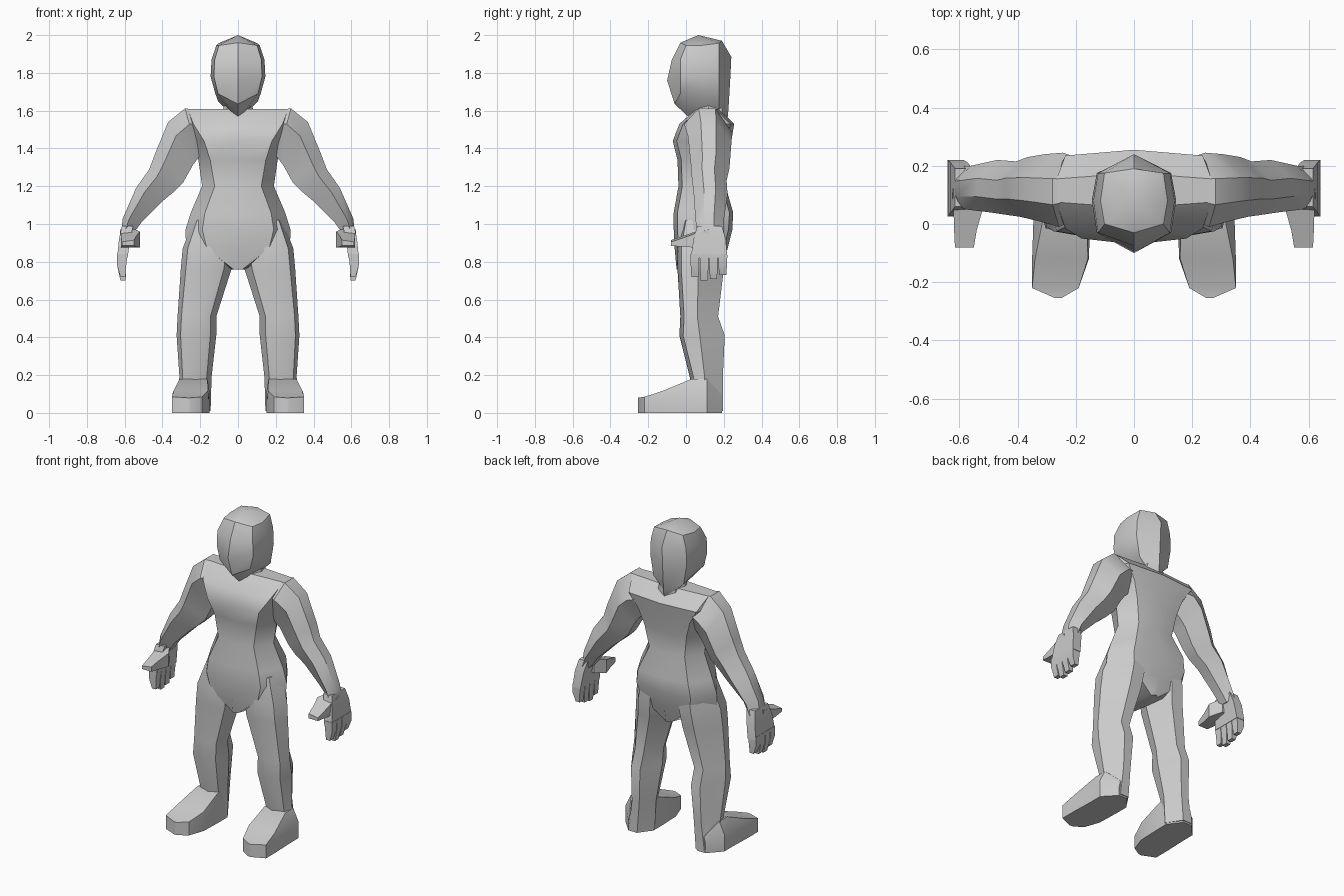
import bpy, bmesh, math
from mathutils import Vector

cube = bpy.data.objects.get("Cube")
if cube:
    bpy.data.objects.remove(cube, do_unlink=True)

grey = bpy.data.materials.new("plain grey")
grey.use_nodes = True
grey.diffuse_color = (0.6, 0.6, 0.6, 1)
grey.node_tree.nodes["Principled BSDF"].inputs["Base Color"].default_value = grey.diffuse_color


def loft(name, rings, side=1, tip=None):
    """Skin a list of equal-length rings, mirrored to one side, with an optional end point."""
    bm = bmesh.new()
    rows = [[bm.verts.new((x * side, y, z)) for x, y, z in ring] for ring in rings]
    count = len(rows[0])
    for low, high in zip(rows, rows[1:]):
        for i in range(count):
            j = (i + 1) % count
            bm.faces.new((low[i], low[j], high[j], high[i]))
    bm.faces.new(rows[0])
    if tip:
        point = bm.verts.new(tip)
        for i in range(count):
            bm.faces.new((rows[-1][i], rows[-1][(i + 1) % count], point))
    else:
        bm.faces.new(rows[-1])
    bmesh.ops.recalc_face_normals(bm, faces=bm.faces)
    mesh = bpy.data.meshes.new(name)
    bm.to_mesh(mesh)
    bm.free()
    mesh.materials.append(grey)
    obj = bpy.data.objects.new(name, mesh)
    bpy.context.collection.objects.link(obj)
    bpy.ops.object.select_all(action='DESELECT')
    obj.select_set(True)
    bpy.context.view_layer.objects.active = obj
    bpy.ops.object.shade_smooth_by_angle(angle=math.radians(35))
    return obj


def body_ring(half, heights, front, back, corner, corner_front, middle, corner_back):
    """Eight-sided ring, symmetric across the body; heights are front, side and back."""
    low, mid, rear = heights
    right = [(corner * half, corner_front, mid), (half, middle, mid),
             (corner * half, corner_back, (mid + rear) / 2)]
    left = [(-x, y, z) for x, y, z in reversed(right)]
    return [(0, front, low)] + right + [(0, back, rear)] + left


# Head: half width, front / side / back heights, front and back depth
head = [body_ring(w, h, f, b, 0.88, max(f + 0.03, -0.03), 0.08, 0.175) for w, h, f, b in (
    (0.035, (1.57, 1.59, 1.56), 0.01, 0.22),
    (0.12, (1.635, 1.69, 1.61), -0.06, 0.225),
    (0.145, (1.76, 1.78, 1.78), -0.1, 0.235),
    (0.14, (1.87, 1.87, 1.885), -0.075, 0.24),
    (0.115, (1.96, 1.945, 1.97), -0.03, 0.19))]
loft("head", head, tip=(0, 0.065, 2))

# Neck, tucked under the head
loft("neck", [body_ring(w, (z, z, z), 0.05, 0.22, 0.7, 0.07, 0.12, 0.19)
              for w, z in ((0.1, 1.56), (0.06, 1.66))])

# Torso: height, half width, corner share, front and back depth
torso = [body_ring(w, (z, z, z), f, b, c, f + 0.02, (f + b) / 2, b - 0.02) for z, w, c, f, b in (
    (0.76, 0.04, 0.6, -0.05, 0.2),
    (0.87, 0.275, 0.6, -0.06, 0.22),
    (0.97, 0.278, 0.68, -0.065, 0.245),
    (1.06, 0.25, 0.7, -0.065, 0.25),
    (1.2, 0.19, 0.65, -0.04, 0.21),
    (1.34, 0.21, 0.7, -0.045, 0.225),
    (1.44, 0.24, 0.75, -0.07, 0.24),
    (1.53, 0.295, 0.8, -0.035, 0.255),
    (1.61, 0.28, 0.95, 0.055, 0.175))]
loft("torso", torso)


def leg_ring(z, outer, inner, front, back):
    """Ring with front and back ridges and sharp seams along the sides."""
    span, seam = outer - inner, front + 0.45 * (back - front)
    return [(inner + 0.47 * span, front, z), (outer - 0.1 * span, front + 0.02, z),
            (outer, seam, z), (outer - 0.4 * span, back, z),
            (inner + 0.3 * span, back, z), (inner, seam, z),
            (inner + 0.15 * span, front + 0.02, z)]


def arm_ring(outer, inner, front, back):
    """Hexagonal ring spanning an upper outer point and a lower inner point."""
    top, low = Vector((outer[0], 0, outer[1])), Vector((inner[0], 0, inner[1]))
    depth = back - front
    spots = ((0, 0.3), (0.32, 0), (1, 0.3), (1, 0.7), (0.5, 1), (0, 0.65))
    points = [(top.lerp(low, across), front + along * depth) for across, along in spots]
    return [(p.x, y, p.z) for p, y in points]


def foot_ring(y, inner, outer, top, inset):
    """Box section of the foot, with the upper edge drawn in."""
    return [(inner, y, 0), (outer, y, 0), (outer, y, 0.6 * top),
            (outer - inset, y, top), (inner + inset / 3, y, top), (inner, y, 0.6 * top)]


def slab(z, left, right, front, back):
    return [(left, front, z), (right, front, z), (right, back, z), (left, back, z)]


for label, side in (("left", 1), ("right", -1)):
    # Leg from hip to ankle
    loft(label + "_leg", [leg_ring(*row) for row in (
        (1.02, 0.235, 0.05, -0.02, 0.21),
        (0.87, 0.293, 0.02, -0.045, 0.215),
        (0.76, 0.303, 0.035, -0.045, 0.2),
        (0.51, 0.32, 0.115, -0.03, 0.17),
        (0.41, 0.325, 0.115, -0.035, 0.205),
        (0.19, 0.31, 0.14, 0.02, 0.195),
        (0.01, 0.345, 0.145, 0.03, 0.195))], side)

    # Foot from heel to toe
    loft(label + "_foot", [foot_ring(*row) for row in (
        (0.19, 0.21, 0.27, 0.1, 0.01),
        (0.11, 0.15, 0.345, 0.18, 0.035),
        (0.03, 0.15, 0.345, 0.18, 0.035),
        (-0.12, 0.155, 0.35, 0.118, 0.01),
        (-0.22, 0.19, 0.35, 0.085, 0),
        (-0.255, 0.25, 0.27, 0.08, 0))], side)

    # Arm from shoulder to wrist
    loft(label + "_arm", [arm_ring(*row) for row in (
        ((0.18, 1.6), (0.16, 1.4), 0.03, 0.22),
        ((0.28, 1.612), (0.21, 1.35), -0.01, 0.245),
        ((0.37, 1.54), (0.24, 1.31), 0.01, 0.24),
        ((0.44, 1.37), (0.29, 1.22), 0.025, 0.23),
        ((0.47, 1.29), (0.34, 1.17), 0.03, 0.215),
        ((0.54, 1.19), (0.4, 1.12), 0.04, 0.22),
        ((0.61, 1.03), (0.51, 1.01), 0.05, 0.2),
        ((0.62, 0.95), (0.56, 0.94), 0.06, 0.2))], side)

    # Palm
    loft(label + "_palm", [slab(*row) for row in (
        (0.99, 0.555, 0.615, 0.06, 0.19),
        (0.92, 0.57, 0.63, 0.04, 0.21),
        (0.82, 0.585, 0.64, 0.025, 0.22))], side)

    # Four fingers with narrow gaps
    for i, end in enumerate((0.72, 0.7, 0.71, 0.73)):
        near = 0.025 + i * 0.049
        far = near + 0.045
        loft(label + "_finger_" + str(i + 1), [slab(*row) for row in (
            (0.84, 0.585, 0.64, near, far),
            (0.78, 0.592, 0.64, near, far),
            (end, 0.595, 0.622, near + 0.004, far - 0.004))], side)

    # Thumb pointing forward
    loft(label + "_thumb", [[(a, y, low), (b, y, low), (b, y, high), (a, y, high + 0.01)]
                            for y, a, b, low, high in (
        (0.12, 0.56, 0.625, 0.89, 0.97),
        (0.05, 0.52, 0.62, 0.875, 0.95),
        (-0.02, 0.54, 0.618, 0.88, 0.925),
        (-0.08, 0.55, 0.615, 0.885, 0.905))], side)
